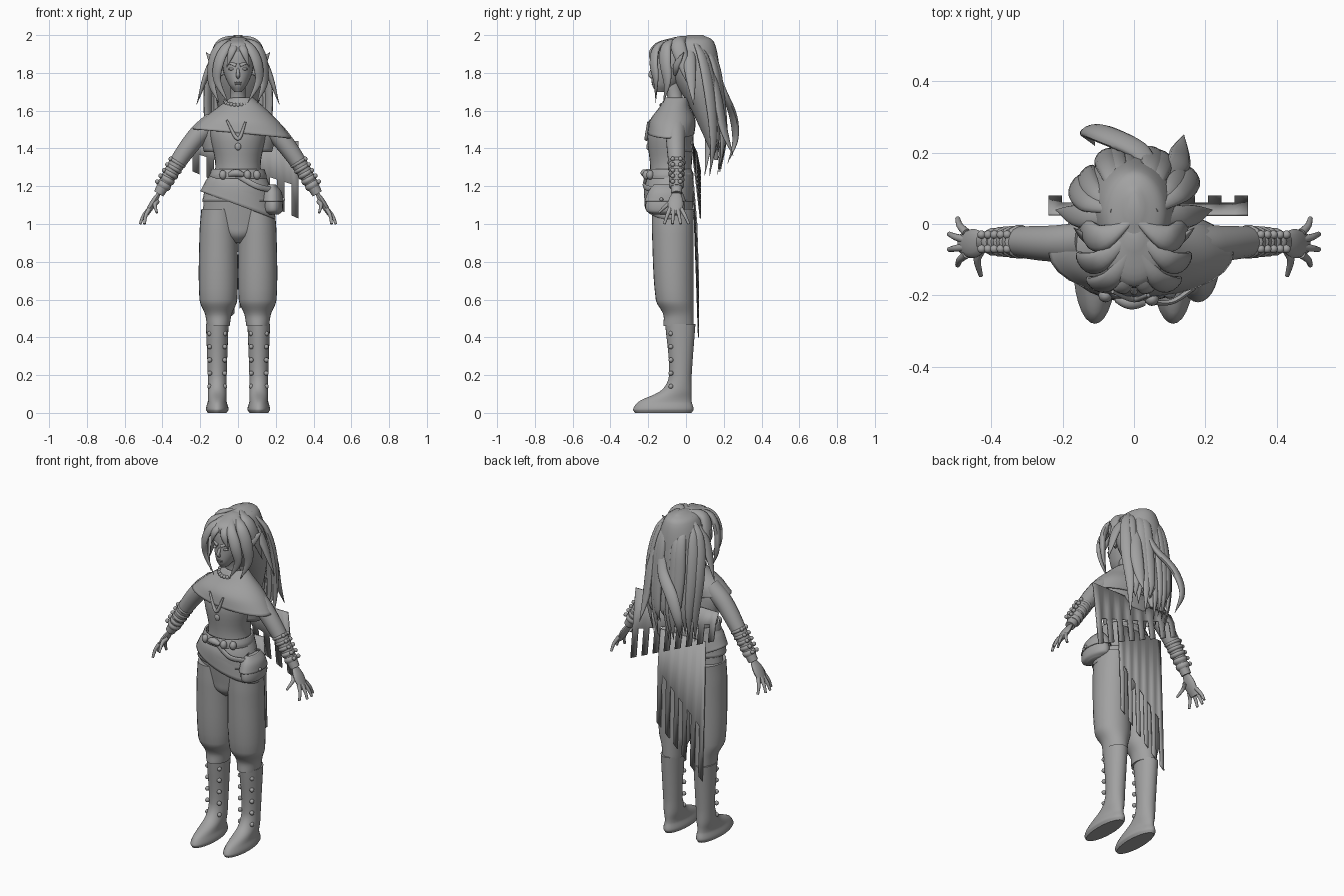
import bpy, bmesh, math, random
from mathutils import Vector, Matrix

random.seed(4)
if "Cube" in bpy.data.objects:
    bpy.data.objects.remove(bpy.data.objects["Cube"])

grey = bpy.data.materials.new("plain grey")
grey.use_nodes = True
grey.diffuse_color = (.36, .36, .36, 1)
grey.node_tree.nodes["Principled BSDF"].inputs["Base Color"].default_value = grey.diffuse_color
parts = []


def finish(name, bm, mirror=False, thick=0):
    """Turn a bmesh into a named object with optional mirror and thickness."""
    bmesh.ops.recalc_face_normals(bm, faces=bm.faces)
    mesh = bpy.data.meshes.new(name)
    bm.to_mesh(mesh)
    bm.free()
    mesh.materials.append(grey)
    obj = bpy.data.objects.new(name, mesh)
    bpy.context.collection.objects.link(obj)
    if thick:
        obj.modifiers.new("thickness", 'SOLIDIFY').thickness = thick
    if mirror:
        obj.modifiers.new("mirror", 'MIRROR')
    parts.append(obj)


def lerp(pair, t):
    return pair[0] + (pair[1] - pair[0]) * t


def bezier(points, t):
    while len(points) > 1:
        points = [p.lerp(q, t) for p, q in zip(points, points[1:])]
    return points[0]


def spline(rows, steps=6):
    """Smooth interpolation through rows of numbers, allowing uneven spacing."""
    rows = [Vector(row) for row in rows]
    padded = [rows[0], *rows, rows[-1]]
    result = []
    for before, start, end, after in zip(padded, padded[1:], padded[2:], padded[3:]):
        span = (end - start).length
        leave = (end - before) * span / ((start - before).length + span)
        arrive = (after - start) * span / ((after - end).length + span)
        handles = [start, start + leave / 3, end - arrive / 3, end]
        result += [bezier(handles, k / steps) for k in range(steps)]
    return result + [rows[-1]]


def circle(sides):
    return [(math.cos(math.tau * i / sides), math.sin(math.tau * i / sides)) for i in range(sides)]


def skin(bm, rings, caps=True):
    """Bridge successive rings of points with quads."""
    loops = [[bm.verts.new(point) for point in ring] for ring in rings]
    for low, high in zip(loops, loops[1:]):
        for i in range(len(low)):
            bm.faces.new((low[i - 1], low[i], high[i], high[i - 1]))
    if caps:
        bm.faces.new(loops[0])
        bm.faces.new(loops[-1])


def loft(name, rows, x=0, tilt=0, mirror=False, thick=0):
    """Stack of ellipses: height, centre y, radius x, radius y. Thick ones are open shells."""
    bm = bmesh.new()
    rows = spline(rows)
    rings = []
    for k, (z, y, wide, deep) in enumerate(rows):
        lean = tilt * k / len(rows)
        rings.append([(x + wide * c, y + deep * s, z + lean * wide * c) for c, s in circle(28)])
    skin(bm, rings, caps=not thick)
    finish(name, bm, mirror, thick)


def tube(name, points, start, end, bulge=0, mirror=False, flat=1, out=(0, 1, 0)):
    """Tapered, optionally bulging tube; it is flattened along the out direction."""
    bm = bmesh.new()
    points = spline(points)
    last = len(points) - 1
    rings = []
    for k, point in enumerate(points):
        along = (points[min(k + 1, last)] - points[max(k - 1, 0)]).normalized()
        side = along.cross(Vector(out)).normalized()
        normal = side.cross(along) * flat
        radius = lerp((start, end), k / last) + bulge * math.sin(math.pi * k / last)
        radius = max(radius, .001)
        rings.append([point + (side * c + normal * s) * radius for c, s in circle(14)])
    skin(bm, rings)
    finish(name, bm, mirror)


def lock(name, points, bulge, mirror=True):
    """Flat pointed strand that faces away from the head's axis."""
    x, y, z = points[len(points) // 2]
    tube(name, points, .01, 0, bulge, mirror, flat=.55, out=(x, y, .1))


def balls(name, spots, size, mirror=False):
    bm = bmesh.new()
    for spot in spots:
        place = Matrix.Translation(spot) @ Matrix.Diagonal((*size, 1))
        bmesh.ops.create_uvsphere(bm, u_segments=14, v_segments=8, radius=1, matrix=place)
    finish(name, bm, mirror)


def fringed_cloth(name, sides, columns, levels, depths):
    """Hanging sheet with a slanted hem; alternate columns run on as strips."""
    bm = bmesh.new()
    for i in range(columns):
        ends = (i / columns, (i + 1) / columns)
        rows = [[bm.verts.new((lerp(sides, u), depth, lerp(level, u))) for u in ends]
                for level, depth in zip(levels, depths)]
        if i % 2:
            rows.pop()
        for (a, b), (c, d) in zip(rows, rows[1:]):
            bm.faces.new((a, b, d, c))
    bmesh.ops.remove_doubles(bm, verts=bm.verts, dist=.001)
    finish(name, bm, thick=.007)


# Boots with rows of studs
loft("boot", [(.47, -.03, .06, .08), (.2, -.03, .05, .06), (.12, -.05, .05, .08),
              (.06, -.11, .05, .14), (.02, -.12, .06, .16), (0, -.12, .05, .15)], x=.11, mirror=True)
for side, x in (("inner", .07), ("outer", .15)):
    studs = [(x, -.08, .14 + .07 * i) for i in range(5)]
    balls(side + "_boot_studs", studs, [.013] * 3, mirror=True)

# Baggy trousers
loft("trouser_leg", [(1.08, -.07, .09, .11), (.95, -.07, .1, .11), (.6, -.06, .1, .1),
                     (.52, -.04, .07, .08), (.46, -.04, .06, .08)], x=.104, mirror=True)
loft("trouser_seat", [(1.15, -.08, .18, .11), (1, -.07, .18, .1), (.94, -.07, .1, .09), (.9, -.07, .03, .05)])

# Torso, neck and hip wrap
loft("torso", [(1.62, -.05, .1, .06), (1.5, -.08, .15, .12), (1.3, -.08, .12, .11), (1.15, -.08, .17, .12)])
loft("neck", [(1.77, -.08, .04, .05), (1.68, -.06, .04, .04), (1.6, -.05, .06, .05)])
for name, low, radius, tilt in (("hip_underlayer", 1.12, .19, 0), ("hip_wrap", 1.1, .2, -.4)):
    loft(name, [(1.27, -.08, .14, .12), (1.2, -.09, .17, .13), (low, -.09, radius, .13)], tilt=tilt, thick=.006)
fringed_cloth("back_cloth", sides=(-.16, .15), columns=11,
              levels=((1.24, 1.24), (.7, 1), (.4, .68)), depths=(.04, .06, .07))

# Belt, strap and pouch
loft("belt", [(1.29, -.09, .14, .12), (1.26, -.09, .15, .13), (1.24, -.09, .15, .13)], thick=.01)
balls("belt_knots", [(-.08, -.2, 1.26), (.05, -.21, 1.26), (.1, -.19, 1.26)], (.02, .02, .025))
tube("belt_buckle", [(-.05, -.21, 1.26), (-.01, -.22, 1.27), (.03, -.22, 1.26)], .01, .01, .01)
tube("hanging_strap", [(.01, -.21, 1.25), (.1, -.22, 1.2), (.18, -.17, 1.18)], .015, .015, flat=.5)
loft("pouch", [(1.2, -.11, .02, .06), (1.12, -.11, .05, .1), (1.07, -.11, .05, .1), (1.05, -.11, .03, .06)],
     x=.185)
loft("pouch_flap", [(1.21, -.11, .02, .06), (1.17, -.11, .05, .09), (1.12, -.11, .06, .11)], x=.18, thick=.005)
balls("pouch_button", [(.24, -.13, 1.13)], [.01] * 3)

# Shoulder cape, its fringed back and the chest ornaments
loft("shoulder_cape", [(1.67, -.05, .06, .06), (1.62, -.06, .12, .08), (1.55, -.07, .2, .12),
                       (1.48, -.08, .26, .125)], x=.02, tilt=-.1, thick=.006)
fringed_cloth("cape_back", sides=(-.24, .32), columns=15,
              levels=((1.44, 1.44), (1.38, 1.2), (1.28, 1.03)), depths=(.03, .06, .08))
loft("cape_yoke", [(1.6, -.05, .1, .08), (1.5, -.05, .2, .085), (1.38, -.04, .18, .085)], thick=.006)
tube("chest_ornament", [(-.06, -.19, 1.55), (0, -.21, 1.45), (.04, -.2, 1.54)], .005, .005, .005)
balls("pendant", [(0, -.2, 1.41)], (.017, .01, .02))
beads = [(.07 * c, -.06 + .07 * s, 1.65 + .02 * s) for c, s in circle(24) if s < .1]
balls("necklace_beads", beads, [.011] * 3)

# Arms, bracer bands and hands
elbow, wrist = Vector((.33, -.05, 1.31)), Vector((.42, -.05, 1.16))
tube("arm", [(.13, -.05, 1.54), (.22, -.055, 1.46), elbow, wrist], .056, .028, .006, mirror=True)
bands = [elbow.lerp(wrist, i / 5 - .1) for i in range(5)]
reach = (wrist - elbow) / 11
for i, centre in enumerate(bands):
    tube("bracer_band", [centre - reach, centre, centre + reach], .034, .034, .014 - .002 * i, mirror=True)
    studs = [centre + Vector((.035, y, .02)) for y in (-.02, .02)]
    balls("bracer_studs", studs, [.012] * 3, mirror=True)
tube("palm", [wrist, (.45, -.055, 1.11), (.485, -.055, 1.05)], .024, .028, .015,
     mirror=True, flat=.42, out=(.8, 0, .5))
for i, name in enumerate(("little", "ring", "middle", "index")):
    spread = i / 3 - .5
    root = Vector((.47, -.055 - .06 * spread, 1.08))
    tip = Vector((.53 - .07 * abs(spread), -.05 - .13 * spread, 1))
    tube(name + "_finger", [root, root.lerp(tip, .5) + Vector((.006, 0, .004)), tip], .012, .007, mirror=True)
tube("thumb", [(.43, -.07, 1.12), (.44, -.1, 1.1), (.43, -.145, 1.06)], .015, .006, mirror=True, out=(1, 0, 0))

# Head and face
loft("head", [(1.7, -.13, .02, .03), (1.74, -.11, .05, .07), (1.82, -.08, .08, .1),
              (1.92, -.07, .08, .1), (1.97, -.06, .04, .05)])
tube("nose", [(0, -.17, 1.83), (0, -.19, 1.79), (0, -.17, 1.77)], .005, .007, .004)
balls("lips", [(0, -.175, 1.75), (0, -.174, 1.74)], (.02, .008, .005))
balls("eye", [(.034, -.166, 1.82)], (.018, .012, .007), mirror=True)
lock("eyebrow", [(.01, -.18, 1.84), (.04, -.17, 1.85), (.06, -.15, 1.84)], .002)
lock("pointed_ear", [(.08, -.06, 1.79), (.12, -.05, 1.84), (.17, -.01, 1.91)], .02)

# Hair: crown, back mass, framing locks and loose strands
loft("hair_crown", [(1.99, -.03, .02, .03), (1.95, -.06, .09, .11), (1.88, -.06, .08, .11)])
loft("hair_back", [(2, .05, .02, .04), (1.96, .03, .09, .12), (1.8, .05, .13, .13),
                   (1.6, .11, .1, .08), (1.34, .16, .01, .01)])
lock("face_lock", [(.01, -.07, 1.98), (.06, -.15, 1.94), (.1, -.17, 1.86), (.11, -.16, 1.76),
                   (.05, -.16, 1.64)], .026)
lock("temple_lock", [(.01, -.03, 1.98), (.09, -.1, 1.95), (.13, -.11, 1.87), (.14, -.1, 1.75),
                     (.1, -.12, 1.64)], .03)
lock("crown_lock", [(.01, .01, 1.99), (.09, -.04, 1.96), (.13, -.02, 1.87), (.15, .02, 1.72)], .035)
lock("brow_fringe", [(0, -.1, 1.97), (.03, -.18, 1.92), (.06, -.18, 1.83)], .016)
lock("flared_lock", [(.03, .02, 1.98), (.14, .02, 1.85), (.22, .04, 1.63)], .028)
lock("curled_lock", [(.05, .12, 1.92), (.02, .2, 1.7), (-.08, .25, 1.57), (-.13, .26, 1.44),
                     (-.11, .22, 1.32)], .03, mirror=False)
lock("flicked_lock", [(.05, .1, 1.94), (.12, .16, 1.7), (.13, .2, 1.5), (.14, .25, 1.36)], .03, mirror=False)
for i in range(13):
    a = i / 6 - 1
    shift = random.uniform(-.03, .01) - .07 * a * a
    drop = random.uniform(0, .16)
    lock("back_strand", [(.06 * a, .04, 1.98), (.13 * a, .15 + shift, 1.88), (.16 * a, .19 + shift, 1.68),
                         (.15 * a, .21 + shift, 1.45), (.13 * a, .19 + shift, 1.24 + drop)], .028, mirror=False)

# Smooth shading with sharp edges kept
bpy.ops.object.select_all(action='DESELECT')
for obj in parts:
    obj.select_set(True)
bpy.context.view_layer.objects.active = parts[0]
bpy.ops.object.shade_smooth_by_angle(angle=math.radians(45))
